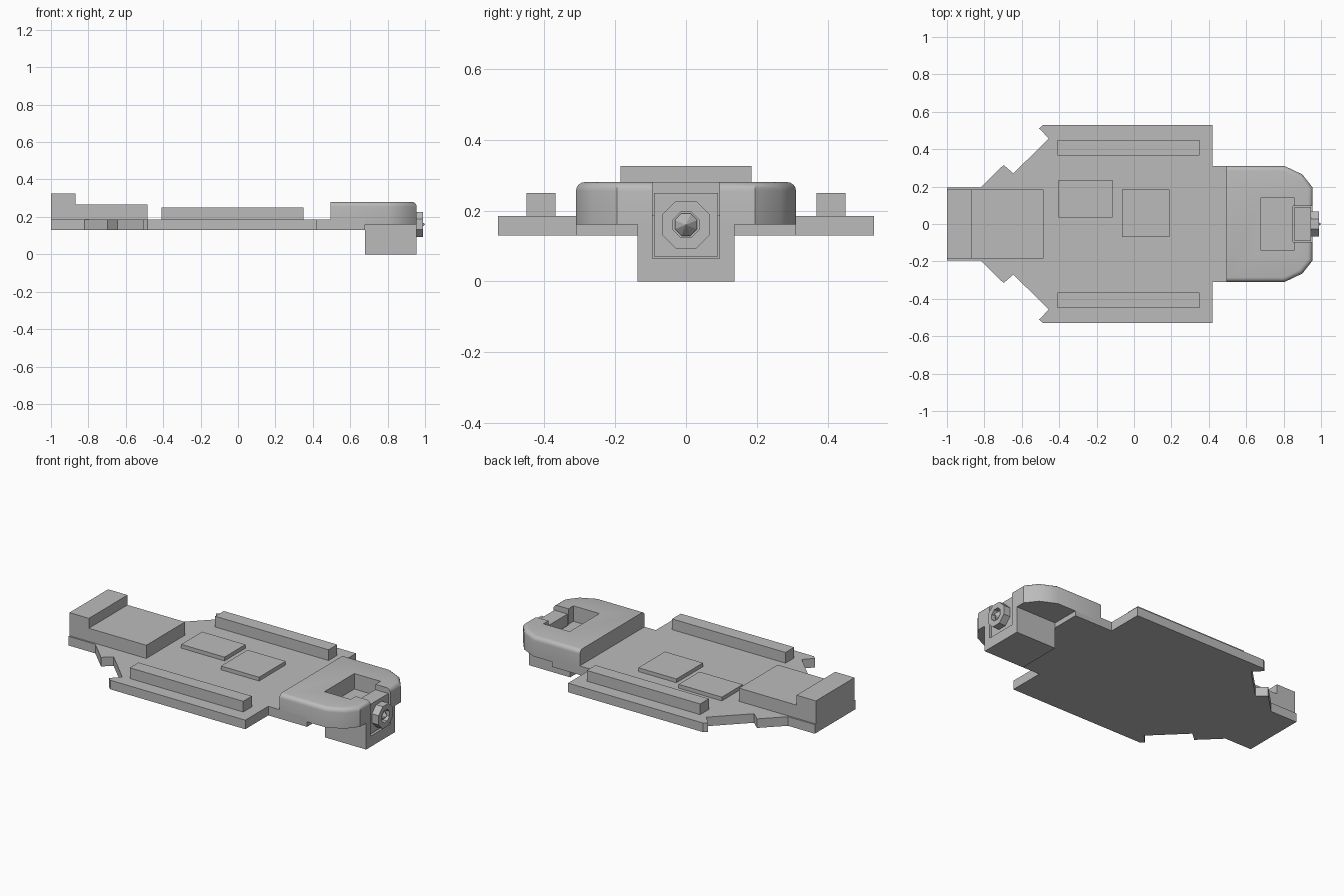
import bpy, bmesh, math
from mathutils import Matrix

cube = bpy.data.objects.get("Cube")
if cube:
    bpy.data.objects.remove(cube, do_unlink=True)

grey = bpy.data.materials.new("plain grey")
grey.use_nodes = True
GREY = (0.5, 0.5, 0.5, 1)
grey.diffuse_color = GREY
grey.node_tree.nodes["Principled BSDF"].inputs["Base Color"].default_value = GREY


def finish(name, bm):
    bmesh.ops.recalc_face_normals(bm, faces=bm.faces)
    mesh = bpy.data.meshes.new(name)
    bm.to_mesh(mesh)
    bm.free()
    mesh.materials.append(grey)
    ob = bpy.data.objects.new(name, mesh)
    bpy.context.collection.objects.link(ob)
    return ob


def box(name, x, y, z):
    bm = bmesh.new()
    size = [b - a for a, b in (x, y, z)]
    mid = [(a + b) / 2 for a, b in (x, y, z)]
    bmesh.ops.create_cube(bm, size=1, matrix=Matrix.Translation(mid) @ Matrix.Diagonal((*size, 1)))
    return finish(name, bm)


def mirrored_slab(half, z0, z1):
    """Extrude a half outline, mirrored across y = 0."""
    outline = half + [(x, -y) for x, y in reversed(half)]
    bm = bmesh.new()
    face = bm.faces.new([bm.verts.new((x, y, z0)) for x, y in outline])
    top = bmesh.ops.extrude_face_region(bm, geom=[face])["geom"]
    for v in top:
        if isinstance(v, bmesh.types.BMVert):
            v.co.z = z1
    return bm


def carve(ob, cutters):
    bpy.context.view_layer.objects.active = ob
    for cutter in cutters:
        mod = ob.modifiers.new("cut", "BOOLEAN")
        mod.operation = "DIFFERENCE"
        mod.solver = "EXACT"
        mod.object = cutter
        bpy.ops.object.modifier_apply(modifier=mod.name)


# Base plate with notched rear flanks
plate = [(-1, .195), (-.82, .195), (-.697, .316), (-.645, .27), (-.456, .457),
         (-.507, .512), (-.485, .53), (.42, .53), (.42, .31), (.68, .31)]
finish("base_plate", mirrored_slab(plate, .13, .185))

# Rear deck and end bar
box("rear_deck", (-1, -.485), (-.185, .185), (.18, .265))
box("rear_bar", (-1, -.87), (-.185, .185), (.26, .325))

# Side rails
for name, s in (("left_rail", 1), ("right_rail", -1)):
    box(name, (-.41, .35), sorted((s * .367, s * .45)), (.18, .25))

# Low panels on the deck
box("rear_panel", (-.405, -.115), (.035, .235), (.18, .208))
box("middle_panel", (-.065, .19), (-.07, .185), (.18, .208))

# Nose cover: rounded upper rim everywhere but the rear edge
nose = [(.495, .31), (.805, .31), (.9, .265), (.955, .195)]
bm = mirrored_slab(nose, .16, .28)
rim = [e for e in bm.edges if all(v.co.z > .27 for v in e.verts)
       and any(v.co.x > .6 for v in e.verts)]
bmesh.ops.bevel(bm, geom=rim, offset=.025, segments=4, profile=.5, affect="EDGES")
nose_cover = finish("nose_cover", bm)

# Block under the nose
nose_block = box("nose_block", (.68, .955), (-.137, .137), (0, .165))

# Pocket in the cover and slot for the nozzle mount
pocket = box("pocket_cutter", (.68, .855), (-.143, .143), (.186, .4))
slot = box("slot_cutter", (.85, 1.1), (-.095, .095), (.065, .4))
carve(nose_cover, [pocket, slot])
carve(nose_block, [slot])
for cutter in (pocket, slot):
    cutter.hide_render = True
    cutter.hide_viewport = True
bpy.ops.object.select_all(action="DESELECT")
nose_cover.select_set(True)
bpy.context.view_layer.objects.active = nose_cover
bpy.ops.object.shade_smooth_by_angle(angle=math.radians(28))

# Nozzle mount
box("nozzle_mount", (.857, .945), (-.09, .09), (.07, .25))


def turned(name, profile, sides):
    """Lathe (radius, x) points round the nozzle axis."""
    bm = bmesh.new()
    rings = []
    for r, x in profile:
        if r == 0:
            rings.append([bm.verts.new((x, 0, .16))] * sides)
            continue
        angles = [2 * math.pi * (i + .5) / sides for i in range(sides)]
        rings.append([bm.verts.new((x, r * math.cos(a), .16 + r * math.sin(a))) for a in angles])
    for a, b in zip(rings, rings[1:]):
        for i in range(sides):
            j = (i + 1) % sides
            bm.faces.new(list(dict.fromkeys((a[i], a[j], b[j], b[i]))))
    return finish(name, bm)


# Eight-sided nozzle collar and pointed tip
turned("nozzle_collar", [(0, .94), (.073, .94), (.073, .99), (.039, .99), (.039, .955), (0, .955)], 8)
turned("nozzle_tip", [(0, .95), (.034, .95), (.034, .965), (0, 1)], 8)
